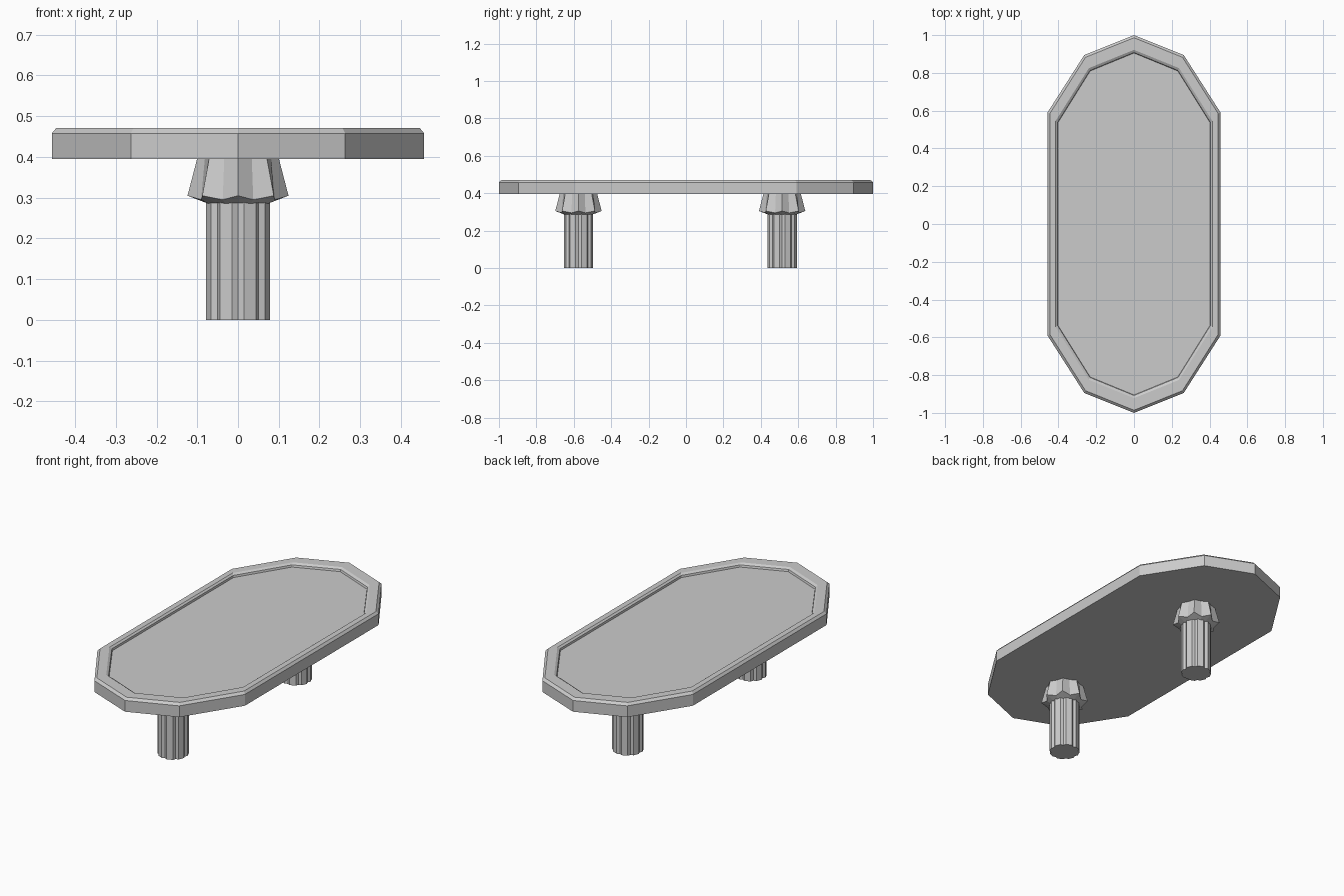
import bpy, math

if "Cube" in bpy.data.objects:
    bpy.data.objects.remove(bpy.data.objects["Cube"])

def loft(name, rings):
    """Join equal-length rings of points with quads and cap both ends."""
    n = len(rings[0])
    verts = [p for r in rings for p in r]
    faces = [(k*n + i, k*n + (i+1) % n, (k+1)*n + (i+1) % n, (k+1)*n + i)
             for k in range(len(rings) - 1) for i in range(n)]
    faces.append(tuple(reversed(range(n))))
    faces.append(tuple(range((len(rings)-1)*n, len(rings)*n)))
    me = bpy.data.meshes.new(name)
    me.from_pydata(verts, [], faces)
    me.update()
    ob = bpy.data.objects.new(name, me)
    bpy.context.collection.objects.link(ob)
    return ob

# Elongated ten-sided top with chamfered rim and shallow recess
half = [(0, -1), (0.263, -0.895), (0.457, -0.592), (0.457, 0.592), (0.263, 0.895)]
outline = half + [(-x, -y) for x, y in half]

def top_ring(hx, hy, z):
    return [(x / 0.457 * hx, y * hy, z) for x, y in outline]

loft("table_top", [
    top_ring(0.457, 1.0, 0.395), top_ring(0.457, 1.0, 0.458),
    top_ring(0.446, 0.986, 0.471), top_ring(0.415, 0.922, 0.471),
    top_ring(0.405, 0.908, 0.463), top_ring(0.403, 0.905, 0.452)])

# Leg shaft: eight V-shaped flutes between flat faces
def flute_ring(cy, z):
    pts = []
    for k in range(8):
        for off, r in ((-11, 0.08), (0, 0.071), (11, 0.08)):
            a = math.radians(45*k + off)
            pts.append((r*math.cos(a), cy + r*math.sin(a), z))
    return pts

# Leg collar: eight-pointed flared star
def star_ring(cy, r_tip, r_valley, z_tip, z_valley):
    pts = []
    for k in range(16):
        a = math.radians(22.5*k)
        r, z = (r_valley, z_valley) if k % 2 else (r_tip, z_tip)
        pts.append((r*math.cos(a), cy + r*math.sin(a), z))
    return pts

for side, cy in (("front", -0.575), ("back", 0.514)):
    loft(side + "_leg", [flute_ring(cy, 0), flute_ring(cy, 0.29)])
    loft(side + "_collar", [
        star_ring(cy, 0.076, 0.078, 0.287, 0.285),
        star_ring(cy, 0.124, 0.098, 0.305, 0.295),
        star_ring(cy, 0.1, 0.088, 0.397, 0.397)])
